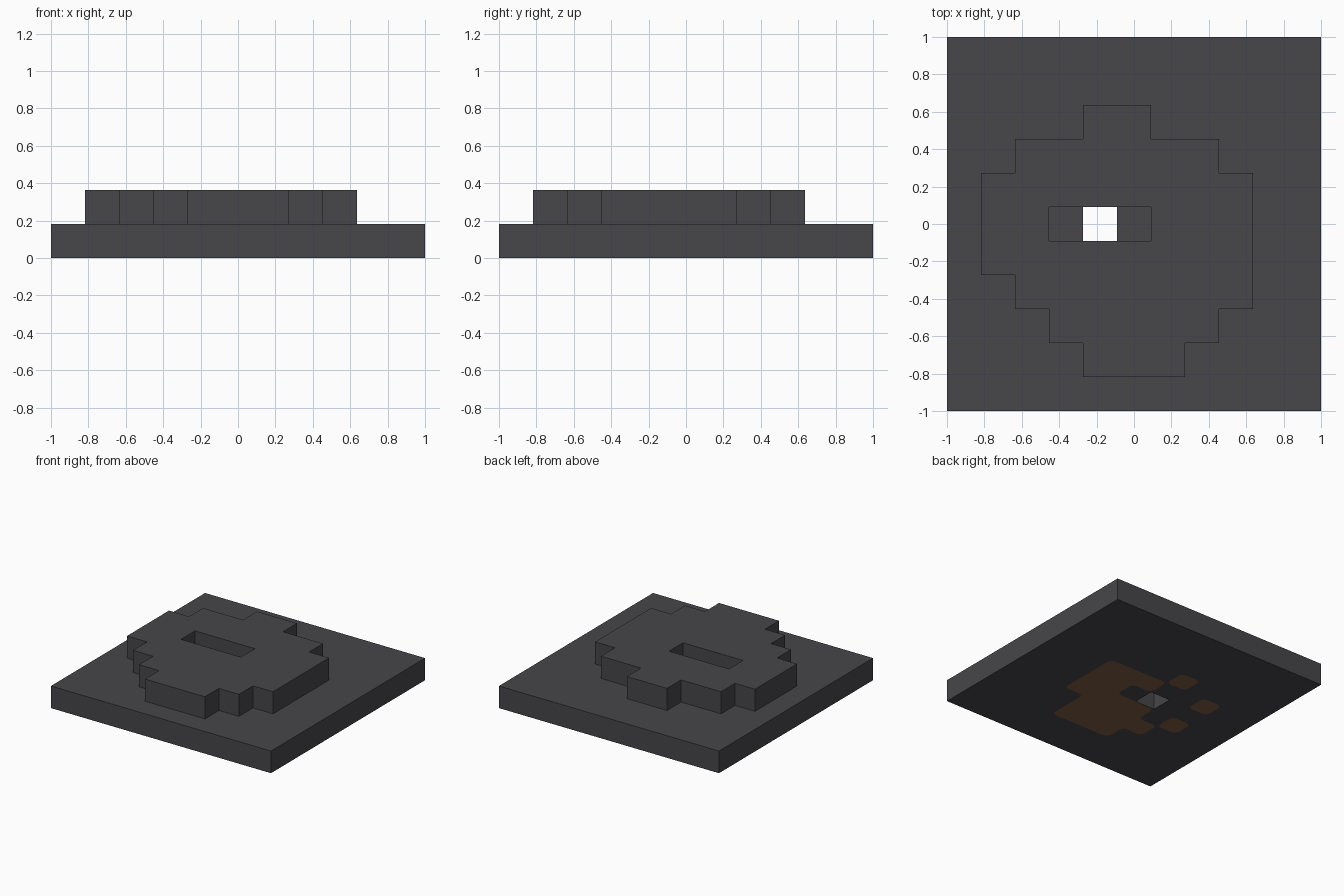
import bpy, bmesh
from mathutils import Vector

cube = bpy.data.objects.get("Cube")
if cube:
    bpy.data.objects.remove(cube)

N = 11            # cells along each side
U = 2 / N         # cell size
ROUND = 0.22      # corner rounding of the painted shape, in cells


def material(name, color):
    m = bpy.data.materials.new(name)
    m.use_nodes = True
    m.diffuse_color = (*color, 1)
    bsdf = m.node_tree.nodes["Principled BSDF"]
    bsdf.inputs["Base Color"].default_value = (*color, 1)
    bsdf.inputs["Roughness"].default_value = 0.9
    return m


charcoal = material("charcoal", (0.063, 0.061, 0.068))
brown = material("brown", (0.21, 0.112, 0.062))


def cells(rows):
    """Turn {row: [(first column, last column), ...]} into a set of cells."""
    return {(c, r) for r, spans in rows.items()
            for a, b in spans for c in range(a, b + 1)}


def point(c, r, level):
    return Vector((c * U - 1, r * U - 1, level * U))


def make_object(name, bm, mats):
    bmesh.ops.remove_doubles(bm, verts=bm.verts, dist=0.0001)
    mesh = bpy.data.meshes.new(name)
    bm.to_mesh(mesh)
    bm.free()
    for m in mats:
        mesh.materials.append(m)
    obj = bpy.data.objects.new(name, mesh)
    bpy.context.collection.objects.link(obj)
    return obj


def add_face(bm, points, index=0):
    face = bm.faces.new([bm.verts.new(p) for p in points])
    face.material_index = index


# Cell layouts
hole = {(4, 5)}
plate = {(c, r) for c in range(N) for r in range(N)} - hole
relief = cells({1: [(4, 6)], 2: [(3, 7)], 3: [(2, 8)], 4: [(1, 8)],
                5: [(1, 2), (6, 8)], 6: [(1, 8)], 7: [(2, 7)], 8: [(4, 5)]})
stain = cells({2: [(4, 6)], 3: [(3, 6)], 4: [(2, 2), (4, 7)],
               5: [(6, 7)], 6: [(2, 2), (5, 7)], 7: [(4, 4)]})


def block_layer(name, layer, level, above):
    """Exposed tops and walls of one layer of blocks."""
    bm = bmesh.new()
    for c, r in layer:
        ring = [(c, r), (c + 1, r), (c + 1, r + 1), (c, r + 1)]
        sides = [(c, r - 1), (c + 1, r), (c, r + 1), (c - 1, r)]
        if (c, r) not in above:
            add_face(bm, [point(*p, level + 1) for p in ring])
        for i, neighbour in enumerate(sides):
            if neighbour not in layer:
                a, b = ring[i], ring[(i + 1) % 4]
                add_face(bm, [point(*a, level), point(*b, level),
                              point(*b, level + 1), point(*a, level + 1)])
    return make_object(name, bm, [charcoal])


block_layer("base_plate", plate, 0, relief)
block_layer("raised_relief", relief, 1, set())

# Underside with the painted shape, its corners rounded
bm = bmesh.new()
for c, r in plate:
    painted = (c, r) in stain
    outline = []
    # clockwise from above, so the face looks down
    for sx, sy in [(-1, -1), (-1, 1), (1, 1), (1, -1)]:
        beside = [(c + sx, r) in stain, (c, r + sy) in stain]
        diagonal = (c + sx, r + sy) in stain
        corner = Vector((c + 0.5 + sx / 2, r + 0.5 + sy / 2))
        if painted:
            rounded = not any(beside)
        else:
            rounded = all(beside) and diagonal
        if not rounded:
            outline.append(corner)
            continue
        along_x = corner - Vector((sx * ROUND, 0))
        along_y = corner - Vector((0, sy * ROUND))
        middle = corner - Vector((sx, sy)) * ROUND * 0.293
        arc = [along_x, middle, along_y]
        if sx == sy:
            arc.reverse()
        # reverse so the arc follows the clockwise outline
        arc = arc if sx != sy else arc[::-1]
        if sx == sy:
            outline += arc
        else:
            outline += arc[::-1]
        tip = [outline[-3], corner, outline[-1], outline[-2]]
        add_face(bm, [point(*p, 0) for p in tip], int(not painted))
    add_face(bm, [point(*p, 0) for p in outline], int(painted))
make_object("underside_panel", bm, [charcoal, brown])
